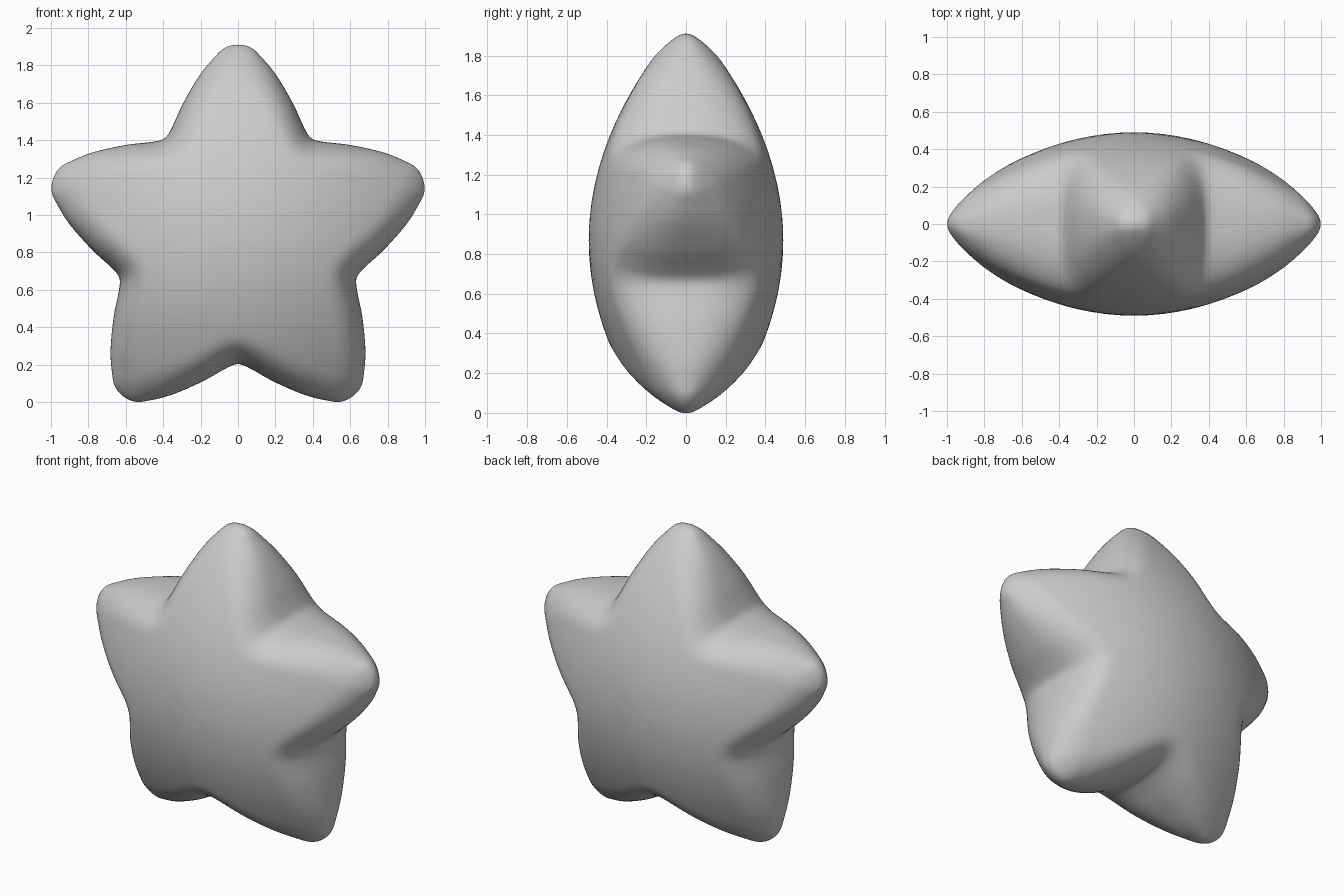
import bpy, bmesh, math
from mathutils import Vector
from mathutils.geometry import intersect_point_line

if "Cube" in bpy.data.objects:
    bpy.data.objects.remove(bpy.data.objects["Cube"])

CENTRE_Z, DEPTH, DOME_R, ROUND = 0.87, 0.49, 1.13, 0.16
RINGS, SUB = 26, 4

# Half outline of one arm: (distance along arm, half width), valley to tip
half = [(0.54, 0.392), (0.60, 0.352), (0.726, 0.294), (0.88, 0.203),
        (0.977, 0.122), (1.025, 0.068), (1.04, 0.0)]
arm = half + [(u, -v) for u, v in half[-2:0:-1]]

# Repeat the arm five times around the centre (clockwise)
ctrl = []
for k in range(5):
    a = math.pi / 2 - k * math.tau / 5
    d, n = Vector((math.cos(a), math.sin(a))), Vector((-math.sin(a), math.cos(a)))
    ctrl += [d * u + n * v for u, v in arm]


def catmull(p0, p1, p2, p3, t):
    return 0.5 * (2 * p1 + (p2 - p0) * t + (2 * p0 - 5 * p1 + 4 * p2 - p3) * t * t
                  + (3 * p1 - p0 - 3 * p2 + p3) * t ** 3)


m = len(ctrl)
outline = [catmull(ctrl[i - 1], ctrl[i], ctrl[(i + 1) % m], ctrl[(i + 2) % m], s / SUB)
           for i in range(m) for s in range(SUB)]
N = len(outline)
PER = N // 5


def edge_distance(p):
    best = 9.0
    for i in range(N):
        a, b = outline[i - 1], outline[i]
        q, t = intersect_point_line(p, a, b)
        q = a.lerp(b, min(1, max(0, t)))
        best = min(best, (p - q.to_2d()).length)
    return best


def half_depth(p):
    # Shallow dome, rolled over to zero at the outline
    dome = DEPTH * (1 - (p.length / DOME_R) ** 2)
    u = max(0.0, 1 - edge_distance(p) / ROUND)
    return dome * max(0.0, 1 - u ** 2.5) ** 0.4


# Rings run from the centre out, packed tightly near the rim
scales = [1 - (1 - k / RINGS) ** 2.6 for k in range(1, RINGS)]
depths = [[half_depth(outline[j] * s) for j in range(PER)] for s in scales]

bm = bmesh.new()
rim = [bm.verts.new((p.x, 0, p.y + CENTRE_Z)) for p in outline]
for side in (-1, 1):
    pole = bm.verts.new((0, side * DEPTH, CENTRE_Z))
    rings = [[bm.verts.new((p.x * s, side * dep[j % PER], p.y * s + CENTRE_Z))
              for j, p in enumerate(outline)] for s, dep in zip(scales, depths)]
    rings.append(rim)
    for j in range(N):
        k = (j + 1) % N
        bm.faces.new((pole, rings[0][j], rings[0][k]))
        for a, b in zip(rings, rings[1:]):
            bm.faces.new((a[j], b[j], b[k], a[k]))
bmesh.ops.recalc_face_normals(bm, faces=bm.faces)
for f in bm.faces:
    f.smooth = True

# Puffy star
mesh = bpy.data.meshes.new("puffy_star")
bm.to_mesh(mesh)
bm.free()
star = bpy.data.objects.new("puffy_star", mesh)
bpy.context.collection.objects.link(star)
